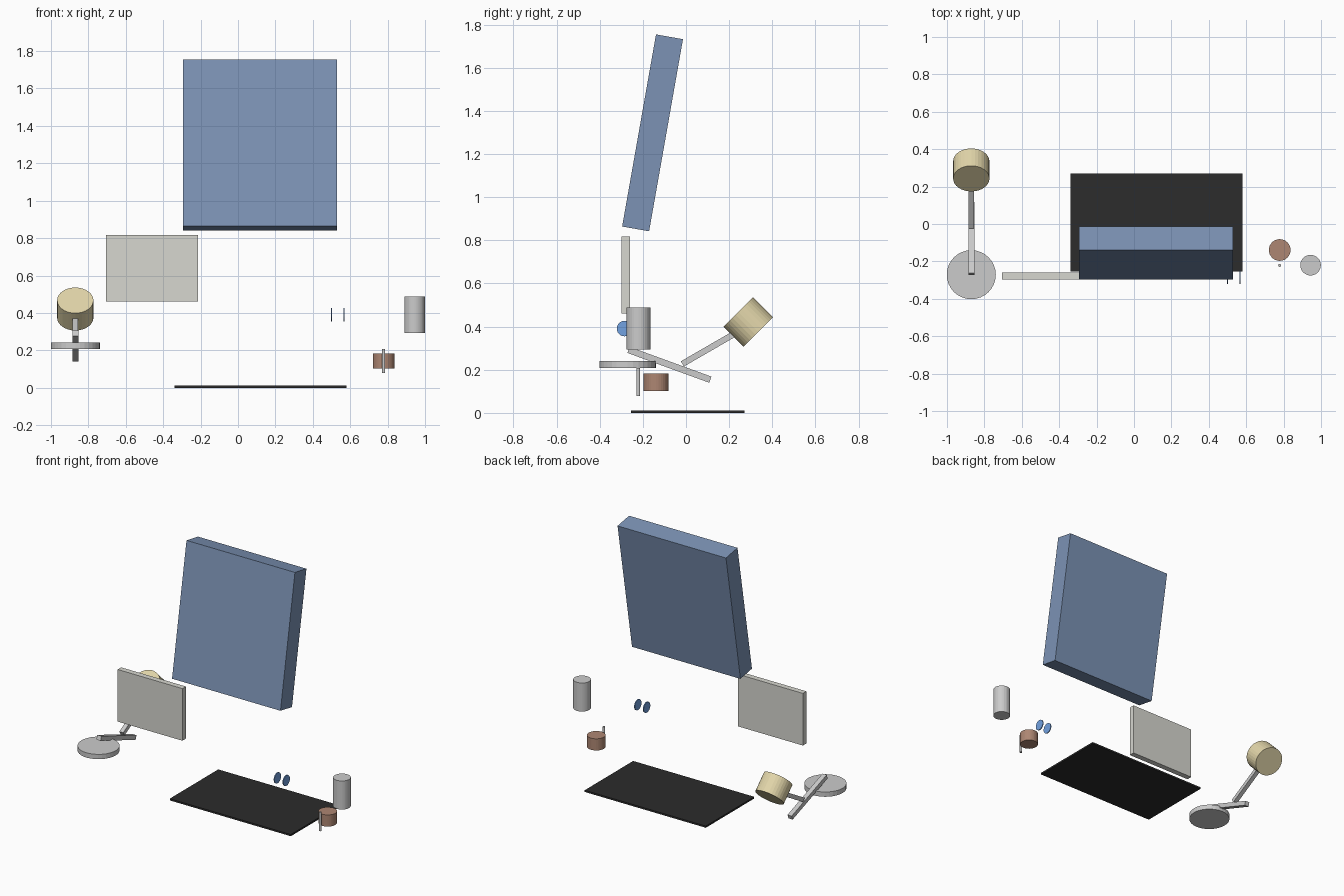
import bpy
from math import radians

if "Cube" in bpy.data.objects:
    bpy.data.objects.remove(bpy.data.objects["Cube"])


def material(name, rgb):
    m = bpy.data.materials.new(name)
    m.diffuse_color = (*rgb, 1)
    m.use_nodes = True
    m.node_tree.nodes["Principled BSDF"].inputs["Base Color"].default_value = m.diffuse_color
    return m


BLUE = material("slate_blue", (0.20, 0.29, 0.46))
LENS = material("lens_blue", (0.17, 0.36, 0.75))
CREAM = material("cream", (0.76, 0.67, 0.40))
CLAY = material("clay", (0.42, 0.24, 0.17))
BLACK = material("black", (0.025, 0.025, 0.025))
PAPER = material("paper", (0.68, 0.68, 0.63))


def finish(name, mat, tilt):
    ob = bpy.context.object
    ob.name = name
    ob.rotation_euler = (radians(tilt), 0, 0)
    if mat:
        ob.data.materials.append(mat)
    return ob


def box(name, loc, size, mat=None, tilt=0):
    bpy.ops.mesh.primitive_cube_add(size=1, location=loc)
    ob = finish(name, mat, tilt)
    ob.scale = size
    return ob


def cyl(name, loc, r, h, mat=None, tilt=0, sides=32):
    bpy.ops.mesh.primitive_cylinder_add(vertices=sides, radius=r, depth=h, location=loc)
    return finish(name, mat, tilt)


# Tilted back panel, upright board and floor mat
box("back_panel", (0.118, -0.155, 1.298), (0.824, 0.127, 0.904), BLUE, -10)
box("upright_board", (-0.46, -0.279, 0.639), (0.492, 0.038, 0.358), PAPER)
box("floor_mat", (0.12, 0.008, 0.006), (0.92, 0.526, 0.012), BLACK)

# Desk lamp: base, two arms and tilted shade
LX = -0.87
cyl("lamp_base", (LX, -0.271, 0.225), 0.131, 0.033)
box("lamp_lower_arm", (LX, -0.077, 0.223), (0.032, 0.404, 0.03), None, -20)
box("lamp_upper_arm", (LX, 0.113, 0.302), (0.03, 0.30, 0.028), None, 30)
cyl("lamp_shade", (LX, 0.289, 0.421), 0.097, 0.131, CREAM, 45)

# Canister, mug and mug handle
cyl("canister", (0.944, -0.22, 0.391), 0.055, 0.196)
cyl("mug", (0.779, -0.139, 0.142), 0.058, 0.08, CLAY)
cyl("mug_handle", (0.779, -0.221, 0.143), 0.008, 0.13)

# Pair of thin upright lenses facing sideways
for side, x in (("left", 0.499), ("right", 0.566)):
    lens = cyl("lens_" + side, (x, -0.285, 0.391), 0.036, 0.006, LENS)
    lens.rotation_euler = (0, radians(90), 0)
